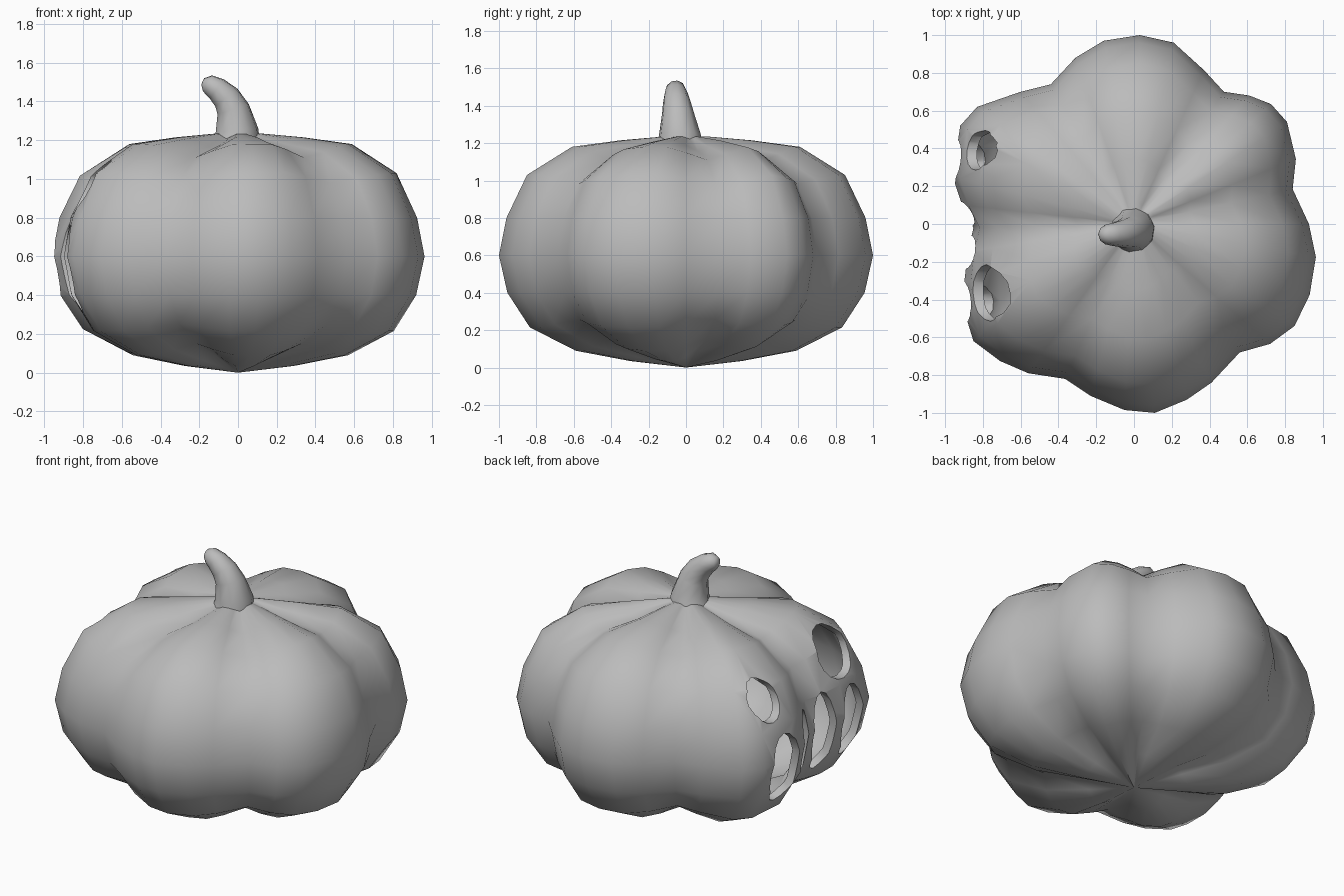
import bpy, bmesh, math
from mathutils import Vector

if "Cube" in bpy.data.objects:
    bpy.data.objects.remove(bpy.data.objects["Cube"])

grey = bpy.data.materials.new("plain_grey")
grey.diffuse_color = (0.5, 0.5, 0.5, 1)
grey.use_nodes = True
grey.node_tree.nodes["Principled BSDF"].inputs["Base Color"].default_value = grey.diffuse_color


def make_object(name, bm, material=grey):
    bmesh.ops.recalc_face_normals(bm, faces=bm.faces)
    mesh = bpy.data.meshes.new(name)
    bm.to_mesh(mesh)
    bm.free()
    ob = bpy.data.objects.new(name, mesh)
    bpy.context.collection.objects.link(ob)
    ob.data.materials.append(material)
    return ob


def loft(rings, start=None, end=None):
    """Skin closed rings, closing each end with a fan or a flat cap."""
    bm = bmesh.new()
    loops = [[bm.verts.new(p) for p in ring] for ring in rings]
    n = len(loops[0])
    for a, b in zip(loops, loops[1:]):
        for i in range(n):
            j = (i + 1) % n
            bm.faces.new((a[i], a[j], b[j], b[i]))
    for loop, tip in ((loops[0], start), (loops[-1], end)):
        if tip is None:
            bm.faces.new(loop)
        else:
            v = bm.verts.new(tip)
            for i in range(n):
                bm.faces.new((loop[i], loop[(i + 1) % n], v))
    return bm


def smooth(ob, degrees):
    bpy.ops.object.select_all(action='DESELECT')
    bpy.context.view_layer.objects.active = ob
    ob.select_set(True)
    bpy.ops.object.shade_smooth_by_angle(angle=math.radians(degrees))


# Six-lobed outline at the widest height
outline = [(.03, 1), (-.16, .97), (-.31, .88), (-.44, .74), (-.60, .70),
           (-.83, .62), (-.92, .52), (-.96, .25), (-.91, .10), (-.85, -.02),
           (-.88, -.15), (-.90, -.32), (-.89, -.49), (-.85, -.62),
           (-.71, -.725), (-.56, -.79), (-.365, -.82), (-.23, -.91),
           (-.05, -.985), (.11, -1), (.28, -.93), (.41, -.84), (.56, -.68),
           (.72, -.635), (.85, -.54), (.93, -.375), (.963, -.175),
           (.926, 0), (.84, .185), (.857, .344), (.81, .54), (.725, .635),
           (.61, .68), (.476, .70), (.37, .815), (.21, .96)]
groove_angles = [math.radians(a) for a in (121, 55.7, 12.4, -50.5, -114, 181.5)]


def grooveness(x, y):
    a = math.atan2(y, x)
    d = min(abs(math.remainder(a - g, math.tau)) for g in groove_angles)
    return max(0, 1 - d / math.radians(22))


# Height, radius ratio and groove dip of each row
rows = [(.035, .30, .05), (.09, .59, .06), (.215, .835, .04), (.40, .955, 0),
        (.60, 1, 0), (.80, .96, 0), (1.03, .85, -.05), (1.18, .61, -.07),
        (1.215, .35, -.06), (1.235, .12, -.015)]
rings = [[(x * r, y * r, z + dip * grooveness(x, y)) for x, y in outline]
         for z, r, dip in rows]
body = make_object("pumpkin_shell", loft(rings, (0, 0, 0), (0, 0, 1.235)))
wall = body.modifiers.new("wall", 'SOLIDIFY')
wall.thickness = 0.05
wall.offset = -1

# Face openings: centre y, centre z, half width, half height
openings = {"eye_left": (.39, .95, .105, .12), "eye_right": (-.365, .96, .15, .14),
            "mouth_a": (.33, .53, .12, .22), "mouth_b": (.055, .56, .065, .22),
            "mouth_c": (-.15, .56, .09, .25), "mouth_d": (-.41, .54, .11, .23)}
cutters = []
for name, (cy, cz, w, h) in openings.items():
    ring = [(cy + w * math.cos(t), cz + h * math.sin(t))
            for t in (math.tau * i / 16 for i in range(16))]
    cutter = make_object(name + "_cutter",
                         loft([[(x, y, z) for y, z in ring] for x in (-1.3, -.45)]))
    cutter.hide_render = True
    cutters.append(cutter)
    cut = body.modifiers.new(name, 'BOOLEAN')
    cut.operation = 'DIFFERENCE'
    cut.solver = 'EXACT'
    cut.object = cutter

# Bake the carving, then drop the cutters
bpy.context.view_layer.update()
carved = bpy.data.meshes.new_from_object(
    body.evaluated_get(bpy.context.evaluated_depsgraph_get()))
body.modifiers.clear()
body.data = carved
for cutter in cutters:
    bpy.data.objects.remove(cutter)
smooth(body, 50)

# Curved, tapering stem: x, y, z, radius
path = [(-.01, -.03, 1.19, .125), (-.005, -.033, 1.25, .112),
        (-.025, -.043, 1.36, .086), (-.06, -.05, 1.42, .074),
        (-.11, -.054, 1.465, .062), (-.15, -.055, 1.485, .053),
        (-.178, -.055, 1.488, .033)]
stem_rings = []
for i, (x, y, z, r) in enumerate(path):
    a, b = path[max(i - 1, 0)], path[min(i + 1, len(path) - 1)]
    along = Vector((b[0] - a[0], 0, b[2] - a[2])).normalized()
    across = Vector((along.z, 0, -along.x))
    stem_rings.append([Vector((x, y, z)) + r * (across * math.cos(t) + Vector((0, math.sin(t), 0)))
                       for t in (math.tau * (k + .25) / 10 for k in range(10))])
stem = make_object("stem", loft(stem_rings, None, (-.19, -.055, 1.488)))
smooth(stem, 60)
